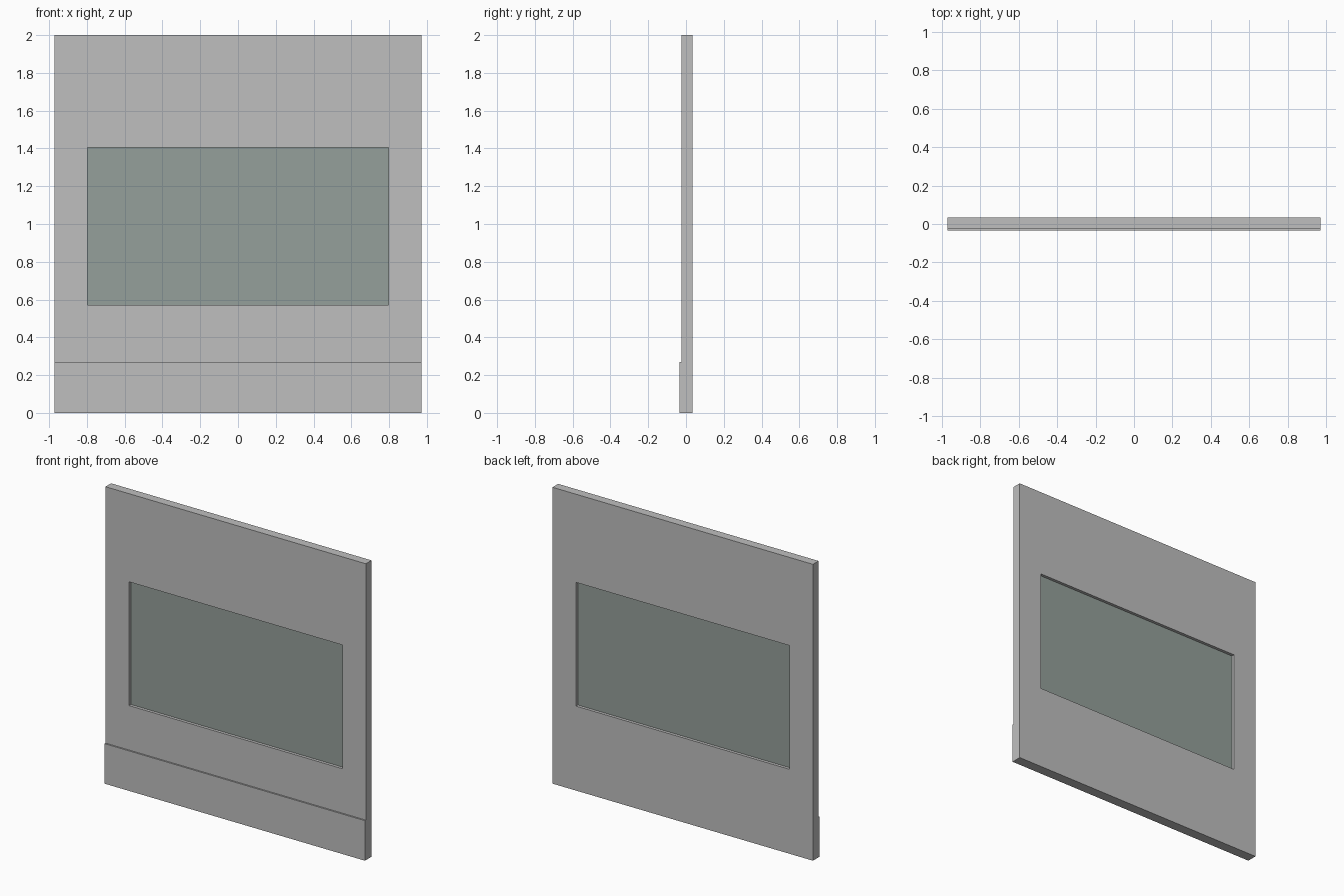
import bpy
import bmesh

cube = bpy.data.objects.get("Cube")
if cube:
    bpy.data.objects.remove(cube, do_unlink=True)


def make_material(name, rgb):
    mat = bpy.data.materials.new(name)
    mat.use_nodes = True
    mat.diffuse_color = (*rgb, 1)
    mat.node_tree.nodes["Principled BSDF"].inputs["Base Color"].default_value = (*rgb, 1)
    return mat


def make_object(name, bm, mat):
    bmesh.ops.recalc_face_normals(bm, faces=bm.faces)
    mesh = bpy.data.meshes.new(name)
    bm.to_mesh(mesh)
    bm.free()
    mesh.materials.append(mat)
    obj = bpy.data.objects.new(name, mesh)
    bpy.context.collection.objects.link(obj)
    return obj


def rectangle(bm, half_width, bottom, top, y):
    corners = [(-half_width, bottom), (half_width, bottom), (half_width, top), (-half_width, top)]
    return [bm.verts.new((x, y, z)) for x, z in corners]


def bridge(bm, a, b):
    for i in range(4):
        j = (i + 1) % 4
        bm.faces.new((a[i], a[j], b[j], b[i]))


def box(name, half_width, bottom, top, front, back, mat):
    bm = bmesh.new()
    a = rectangle(bm, half_width, bottom, top, front)
    b = rectangle(bm, half_width, bottom, top, back)
    bridge(bm, a, b)
    bm.faces.new(a)
    bm.faces.new(b)
    return make_object(name, bm, mat)


grey = make_material("panel grey", (0.52, 0.52, 0.52))
tint = make_material("green grey glass", (0.30, 0.35, 0.325))

HALF_WIDTH, HEIGHT = 0.972, 2.0
FRONT, BACK = -0.025, 0.035
WINDOW = (0.796, 0.57, 1.405)

# Door panel with a rectangular window opening
bm = bmesh.new()
outer_front = rectangle(bm, HALF_WIDTH, 0, HEIGHT, FRONT)
outer_back = rectangle(bm, HALF_WIDTH, 0, HEIGHT, BACK)
inner_front = rectangle(bm, *WINDOW, FRONT)
inner_back = rectangle(bm, *WINDOW, BACK)
bridge(bm, outer_front, inner_front)
bridge(bm, inner_front, inner_back)
bridge(bm, inner_back, outer_back)
bridge(bm, outer_back, outer_front)
make_object("door_panel", bm, grey)

# Glass pane recessed from both sides
box("window_glass", *WINDOW, -0.005, 0.015, tint)

# Kick plate along the bottom of the front
box("kick_plate", HALF_WIDTH, 0, 0.27, -0.035, FRONT, grey)
